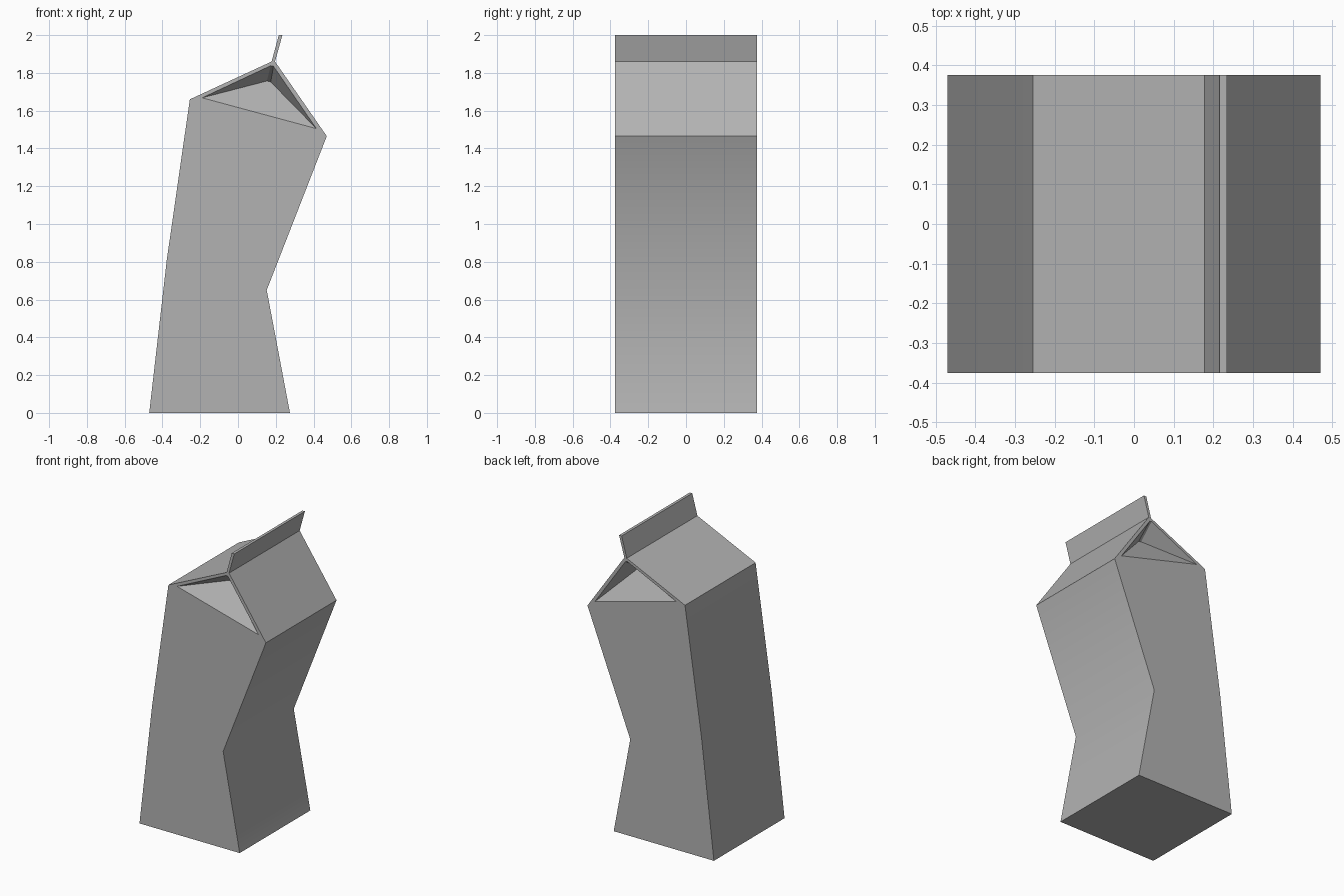
import bpy, bmesh, math

cube = bpy.data.objects.get("Cube")
if cube:
    bpy.data.objects.remove(cube, do_unlink=True)

card = bpy.data.materials.new("grey_card")
card.use_nodes = True
grey = (0.45, 0.45, 0.45, 1)
card.diffuse_color = grey
card.node_tree.nodes["Principled BSDF"].inputs["Base Color"].default_value = grey

HALF = 0.375          # half depth
TUCK = 0.125          # how far the gable folds inward

# Bent carton outline in x, z: base, right side, ridge fin, left side
outline = [(-0.47, 0), (0.275, 0), (0.152, 0.65), (0.47, 1.465),
           (0.196, 1.86), (0.235, 2), (0.216, 2), (0.178, 1.86),
           (-0.255, 1.66), (-0.377, 0.81)]
BODY, GABLE, FIN = (0, 1, 2, 3, 8, 9), (8, 3, 4, 7), (7, 4, 5, 6)

# Gable opening and the folded-in top edge of its flap
opening = [(-0.19, 1.668), (0.415, 1.505), (0.188, 1.835), (0.173, 1.838)]
tucked = [(0.173, 1.752), (0.153, 1.757)]

bm = bmesh.new()


def points(pairs, y):
    return [bm.verts.new((x, y, z)) for x, z in pairs]


# Both ends: flat wall, gable rim, fin end and tucked flap
ends = []
for side in (-1, 1):
    rim = points(outline, side * HALF)
    ends.append(rim)
    bm.faces.new([rim[i] for i in BODY])
    bm.faces.new([rim[i] for i in FIN])
    outer = [rim[i] for i in GABLE]
    hole = points(opening, side * HALF)
    for i in range(4):
        j = (i + 1) % 4
        bm.faces.new((outer[i], outer[j], hole[j], hole[i]))
    left, right, top_r, top_l = hole
    in_r, in_l = points(tucked, side * (HALF - TUCK))
    bm.faces.new((left, right, in_r, in_l))
    bm.faces.new((right, top_r, in_r))
    bm.faces.new((top_r, top_l, in_l, in_r))
    bm.faces.new((top_l, left, in_l))

# Side walls, roof, fin and base join the two ends
front, back = ends
for i in range(len(outline)):
    j = (i + 1) % len(outline)
    bm.faces.new((front[i], front[j], back[j], back[i]))
bmesh.ops.recalc_face_normals(bm, faces=bm.faces)

# Smooth only the soft bends of the side walls
for face in bm.faces:
    face.smooth = True
for edge in bm.edges:
    wall = all(abs(f.normal.y) < 0.01 for f in edge.link_faces)
    edge.smooth = wall and edge.calc_face_angle() < math.radians(40)

mesh = bpy.data.meshes.new("carton")
bm.to_mesh(mesh)
bm.free()
mesh.materials.append(card)
bpy.context.collection.objects.link(bpy.data.objects.new("carton", mesh))
